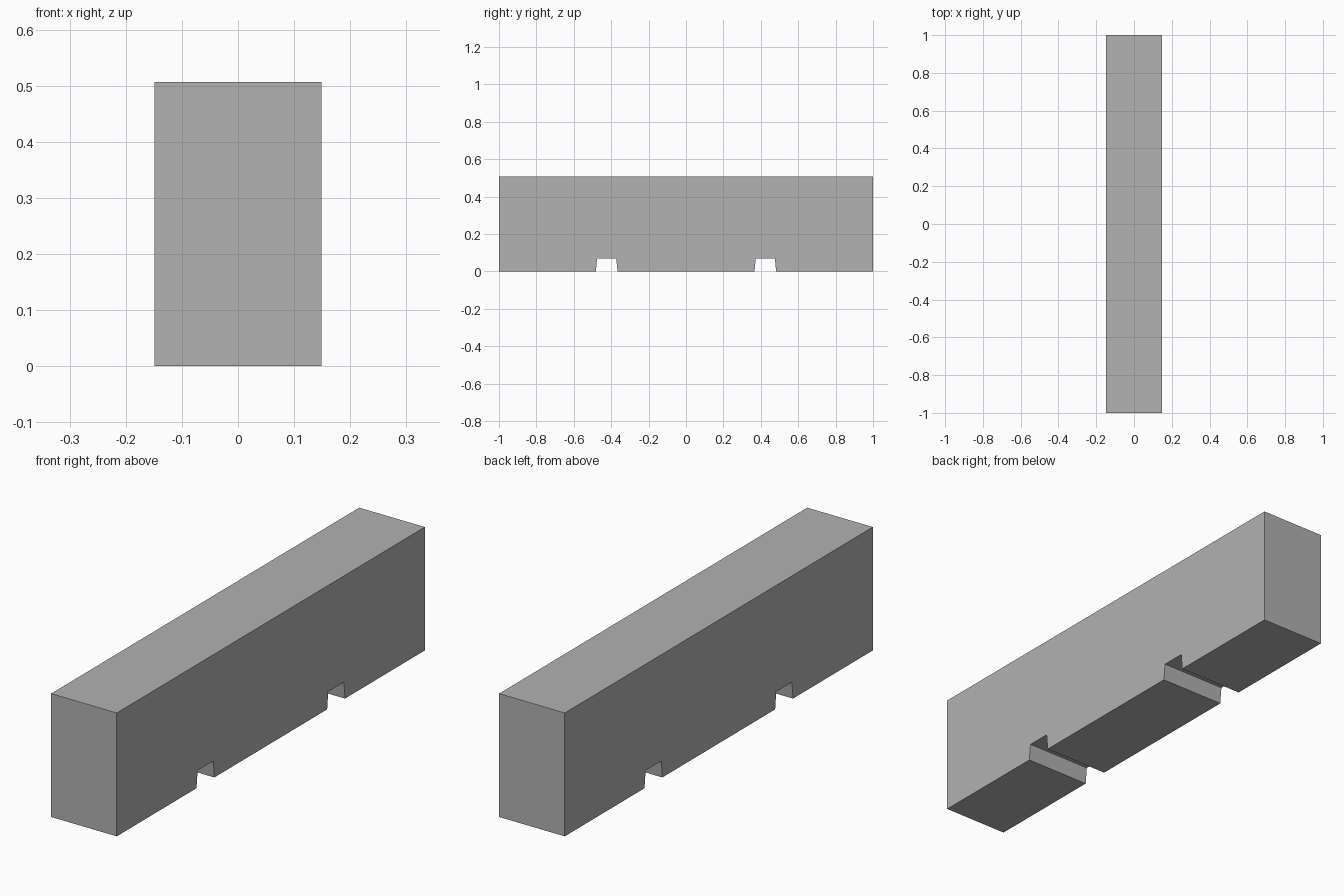
import bpy
import bmesh

if "Cube" in bpy.data.objects:
    bpy.data.objects.remove(bpy.data.objects["Cube"])

HALF_W, HALF_L, HEIGHT = 0.149, 1.0, 0.507
SLOT_H = 0.07
SLOT_OUTER, SLOT_INNER, TAPER = 0.482, 0.366, 0.007

# Half of the side profile (y, z), underside from centre to end, with one tapered slot
half = [
    (SLOT_INNER, 0), (SLOT_INNER + TAPER, SLOT_H),
    (SLOT_OUTER - TAPER, SLOT_H), (SLOT_OUTER, 0),
    (HALF_L, 0), (HALF_L, HEIGHT),
]
# Mirror to the other end
profile = half + [(-y, z) for y, z in reversed(half)]

# Extrude the profile across the width
bm = bmesh.new()
face = bm.faces.new([bm.verts.new((-HALF_W, y, z)) for y, z in profile])
ext = bmesh.ops.extrude_face_region(bm, geom=[face])
verts = [g for g in ext["geom"] if isinstance(g, bmesh.types.BMVert)]
bmesh.ops.translate(bm, verts=verts, vec=(2 * HALF_W, 0, 0))
bmesh.ops.recalc_face_normals(bm, faces=bm.faces)

mesh = bpy.data.meshes.new("barrier_block")
bm.to_mesh(mesh)
bm.free()
block = bpy.data.objects.new("barrier_block", mesh)
bpy.context.collection.objects.link(block)

# Darker concrete grey
concrete = bpy.data.materials.new("concrete")
concrete.diffuse_color = (0.445, 0.445, 0.445, 1)
concrete.use_nodes = True
concrete.node_tree.nodes["Principled BSDF"].inputs["Base Color"].default_value = concrete.diffuse_color
mesh.materials.append(concrete)
